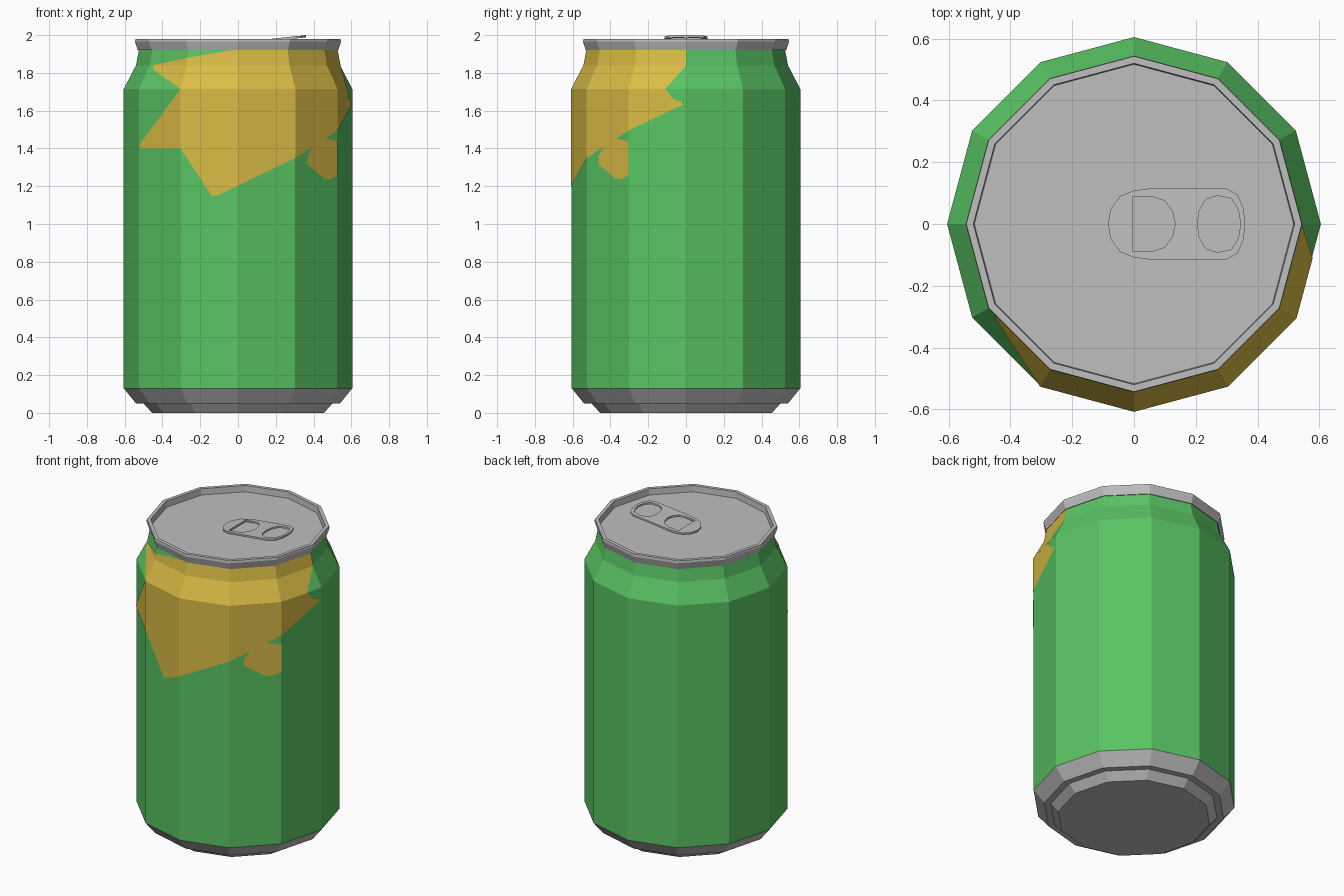
import bpy, bmesh, math

if "Cube" in bpy.data.objects:
    bpy.data.objects.remove(bpy.data.objects["Cube"])

SIDES = 12
STEP = 2 * math.pi / SIDES
BODY = [(0.605, 0.13), (0.605, 1.715), (0.54, 1.84), (0.525, 1.92)]


def material(name, rgb):
    m = bpy.data.materials.new(name)
    m.diffuse_color = (*rgb, 1)
    m.use_nodes = True
    m.node_tree.nodes["Principled BSDF"].inputs["Base Color"].default_value = m.diffuse_color
    return m


GREEN = material("green_paint", (0.100, 0.550, 0.125))
GOLD = material("gold_paint", (0.70, 0.50, 0.06))
METAL = material("grey_metal", (0.52, 0.52, 0.52))


def add_object(name, bm, mat):
    mesh = bpy.data.meshes.new(name)
    bm.to_mesh(mesh)
    bm.free()
    mesh.materials.append(mat)
    obj = bpy.data.objects.new(name, mesh)
    bpy.context.collection.objects.link(obj)
    return obj


def on_ring(r, u, z):
    """Point on a flat-sided ring; u counts facets, 0 is the front corner."""
    k = math.floor(u)
    f = u - k
    a, b = k * STEP, (k + 1) * STEP
    return (r * (math.sin(a) * (1 - f) + math.sin(b) * f),
            -r * (math.cos(a) * (1 - f) + math.cos(b) * f), z)


def lathe(name, profile, mat, cap_start=False, cap_end=False):
    bm = bmesh.new()
    rings = [[bm.verts.new(on_ring(r, k, z)) for k in range(SIDES)] for r, z in profile]
    for lo, hi in zip(rings, rings[1:]):
        for i in range(SIDES):
            j = (i + 1) % SIDES
            bm.faces.new((lo[i], lo[j], hi[j], hi[i]))
    if cap_start:
        bm.faces.new(rings[0][::-1])
    if cap_end:
        bm.faces.new(rings[-1])
    return add_object(name, bm, mat)


# Can shell, stepped base, and rim with recessed lid
lathe("can_body", BODY, GREEN)
lathe("can_base", [(0.455, 0), (0.50, 0.05), (0.54, 0.05), (0.605, 0.13)], METAL, cap_start=True)
lathe("rim_and_lid", [(0.515, 1.92), (0.53, 1.92), (0.545, 1.965), (0.543, 1.98),
                      (0.52, 1.98), (0.517, 1.94)], METAL, cap_end=True)


def body_radius(z):
    for (r0, z0), (r1, z1) in zip(BODY, BODY[1:]):
        if z <= z1 + 1e-6:
            return r0 + (r1 - r0) * (z - z0) / (z1 - z0)
    return BODY[-1][0]


def painted_patch(name, outline):
    """Flat outline in (facet, height), cut along the can's edges and wrapped on."""
    bm = bmesh.new()
    face = bm.faces.new([bm.verts.new((u, z, 0)) for u, z in outline])
    bmesh.ops.triangulate(bm, faces=[face])
    cuts = [((k, 0, 0), (1, 0, 0)) for k in range(-2, 4)]
    cuts += [((0, z, 0), (0, 1, 0)) for _, z in BODY[1:3]]
    for co, no in cuts:
        bmesh.ops.bisect_plane(bm, geom=bm.verts[:] + bm.edges[:] + bm.faces[:],
                               dist=1e-5, plane_co=co, plane_no=no)
    for v in bm.verts:
        u, z = v.co.x, v.co.y
        v.co = on_ring(body_radius(z) + 0.003, u, z)
    return add_object(name, bm, GOLD)


# Painted splash and its small drop
painted_patch("paint_splash", [
    (-1, 1.715), (-1.98, 1.42), (-1.94, 1.40), (-1, 1.40), (-0.46, 1.15), (-0.37, 1.15),
    (0, 1.38), (1, 1.525), (2, 1.61), (2.93, 1.63), (2.93, 1.647), (2.78, 1.66),
    (2.64, 1.715), (3, 1.84), (3, 1.92), (-0.11, 1.92), (-1, 1.84), (-1.91, 1.84),
    (-1.82, 1.815)])
painted_patch("paint_drop", [
    (1.29, 1.36), (1.29, 1.315), (1.68, 1.242), (1.82, 1.236), (2, 1.258),
    (2, 1.437), (1.6, 1.46), (1.51, 1.455)])


# Pull tab: mirrored half outlines, filled with two holes, thickened and tilted
def mirrored(half):
    return half + [(x, -y) for x, y in reversed(half) if y > 0]


OUTER = mirrored([(-0.085, 0), (-0.075, 0.05), (-0.045, 0.09), (0.0, 0.108), (0.05, 0.115),
                  (0.30, 0.115), (0.335, 0.095), (0.355, 0.05), (0.36, 0)])
D_HOLE = mirrored([(-0.005, 0.088), (0.06, 0.088), (0.10, 0.075), (0.125, 0.04), (0.133, 0)])
RING_HOLE = mirrored([(0.205, 0), (0.212, 0.045), (0.232, 0.08), (0.27, 0.091),
                      (0.315, 0.083), (0.338, 0.045), (0.345, 0)])
bm = bmesh.new()
for loop in (OUTER, D_HOLE, RING_HOLE):
    vs = [bm.verts.new((x, y, 1.941 + (x + 0.085) * 0.105)) for x, y in loop]
    for a, b in zip(vs, vs[1:] + vs[:1]):
        bm.edges.new((a, b))
bmesh.ops.triangle_fill(bm, use_beauty=True, use_dissolve=False, edges=bm.edges[:])
ext = bmesh.ops.extrude_face_region(bm, geom=bm.faces[:], use_keep_orig=True)
for v in [g for g in ext["geom"] if isinstance(g, bmesh.types.BMVert)]:
    v.co.z += 0.012
bmesh.ops.recalc_face_normals(bm, faces=bm.faces[:])
add_object("pull_tab", bm, METAL)
